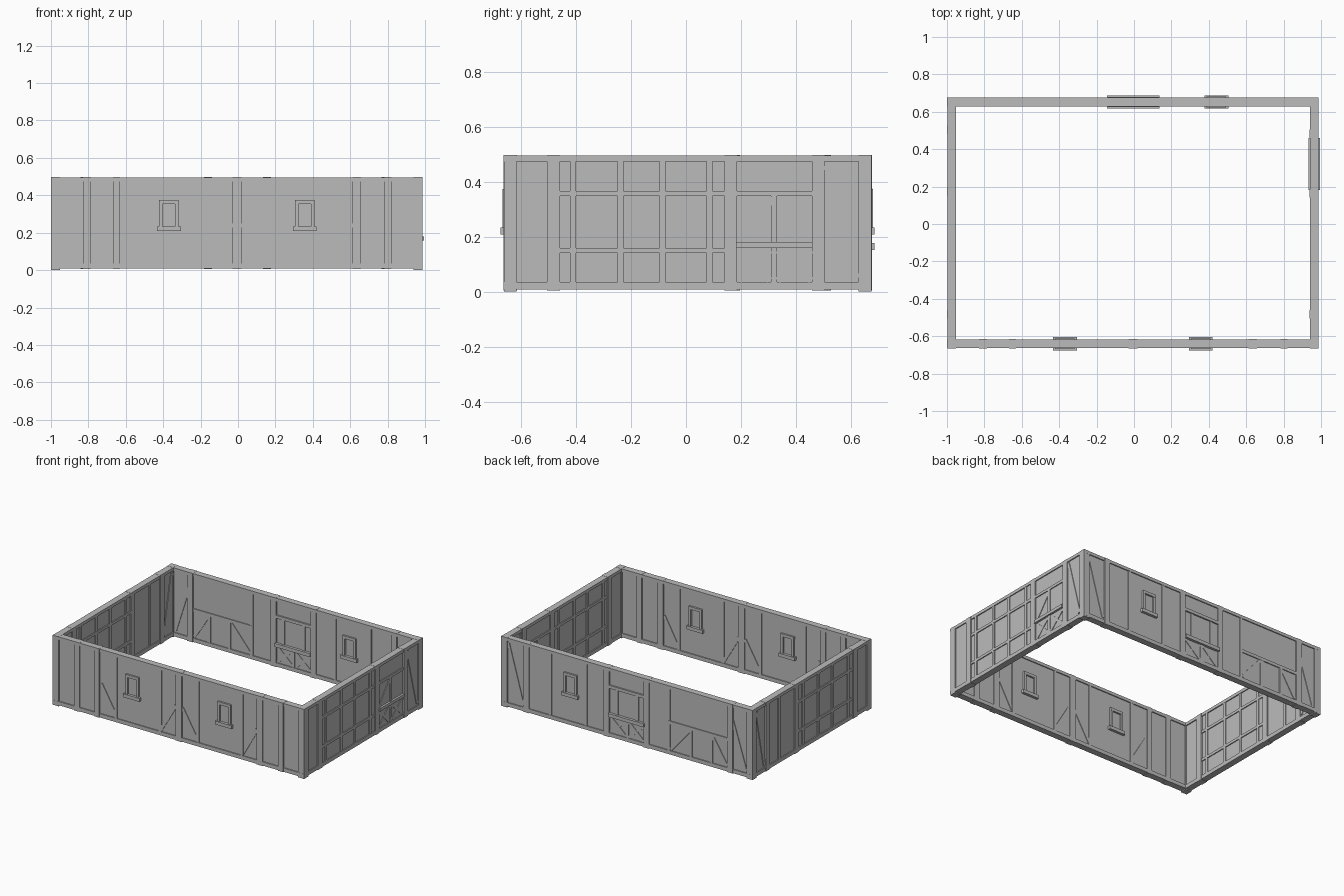
import bpy, math
from mathutils import Matrix, Vector

if "Cube" in bpy.data.objects:
    bpy.data.objects.remove(bpy.data.objects["Cube"], do_unlink=True)

grey = bpy.data.materials.new("plain_grey")
grey.use_nodes = True
grey.diffuse_color = (0.5, 0.5, 0.5, 1)
grey.node_tree.nodes["Principled BSDF"].inputs["Base Color"].default_value = (0.5, 0.5, 0.5, 1)
grey.node_tree.nodes["Principled BSDF"].inputs["Roughness"].default_value = 0.8

# Each wall: axis it runs along, centre plane, start and end
WALLS = {
    "front": ("x", -0.64, -0.998, 0.986),
    "back": ("x", 0.652, -0.998, 0.986),
    "right": ("y", 0.963, -0.665, 0.676),
    "left": ("y", -0.975, -0.665, 0.676),
}
BOTTOM, TOP = 0.008, 0.496
LOW, HIGH = 0.035, 0.474
DEPTH = 0.046


def beam(wall, part, a, b, width, depth=DEPTH):
    """Squared timber from a to b, both (along, height) on the wall plane."""
    axis, plane, _, _ = WALLS[wall]
    along, up = b[0] - a[0], b[1] - a[1]
    length = math.hypot(along, up)
    bpy.ops.mesh.primitive_cube_add(size=1)
    obj = bpy.context.object
    obj.name = f"{wall}_{part}"
    obj.data.materials.append(grey)
    mid = Vector(((a[0] + b[0]) / 2, 0, (a[1] + b[1]) / 2))
    local = (Matrix.Translation(mid) @ Matrix.Rotation(-math.atan2(up, along), 4, "Y")
             @ Matrix.Diagonal((length, depth, width, 1)))
    if axis == "x":
        frame = Matrix.Translation((0, plane, 0))
    else:
        frame = Matrix.Translation((plane, 0, 0)) @ Matrix.Rotation(math.pi / 2, 4, "Z")
    obj.data.transform(frame @ local)
    if frame.determinant() * local.determinant() < 0:
        obj.data.flip_normals()
    return obj


def post(wall, u, width, z0=BOTTOM - 0.003, z1=TOP + 0.001, depth=DEPTH + 0.003, part="post"):
    beam(wall, part, (u, z0), (u, z1), width, depth)


def stud(wall, u, z0=LOW, z1=HIGH, width=0.022):
    post(wall, u, width, z0, z1, DEPTH - 0.002, "stud")


def rail(wall, u0, u1, z, width=0.019, depth=DEPTH - 0.001, part="rail"):
    beam(wall, part, (u0, z), (u1, z), width, depth)


def brace(wall, u0, z0, u1, z1, width=0.022, depth=DEPTH - 0.005):
    beam(wall, "brace", (u0, z0), (u1, z1), width, depth)


def cross(wall, u0, u1, z0, z1):
    brace(wall, u0, z0, u1, z1, 0.02)
    brace(wall, u0, z1, u1, z0, 0.02, DEPTH - 0.007)


def window(wall, u):
    for side in (-1, 1):
        post(wall, u + side * 0.043, 0.017, 0.23, 0.372, 0.056, "window_jamb")
    rail(wall, u - 0.052, u + 0.052, 0.364, 0.02, 0.058, "window_lintel")
    rail(wall, u - 0.064, u + 0.064, 0.221, 0.024, 0.07, "window_sill")
    rail(wall, u - 0.04, u + 0.04, 0.295, 0.12, 0.028, "window_pane")


def lattice(wall, start, end):
    """Open grid of studs and two rails between main posts."""
    for z in (0.15, 0.358):
        rail(wall, start, end, z)
    for f in (0.08, 0.37, 0.625, 0.91):
        stud(wall, start + (end - start) * f)


# Panels, plates and corner posts of every wall
for name, (axis, plane, start, end) in WALLS.items():
    rail(name, start + 0.01, end - 0.01, 0.252, 0.47, 0.032, "panel")
    rail(name, start, end, (BOTTOM + LOW) / 2, LOW - BOTTOM, DEPTH, "sill_plate")
    rail(name, start, end, (HIGH + TOP) / 2, TOP - HIGH, DEPTH, "top_plate")
for x in (-0.975, 0.963):
    for y in (-0.64, 0.652):
        name = "front" if y < 0 else "back"
        post(name, x, 0.047, 0, TOP + 0.001, DEPTH + 0.001, "corner_post")

# Front wall: posts, mirrored knee braces, two windows
for u, w in ((-0.808, 0.042), (-0.65, 0.038), (-0.005, 0.05), (0.635, 0.046), (0.802, 0.04)):
    post("front", u, w)
for u in (-0.502, -0.152, 0.143, 0.493):
    stud("front", u)
for top, foot in ((-0.62, -0.5), (-0.03, -0.15), (0.02, 0.14), (0.61, 0.495)):
    brace("front", top, 0.25, foot, 0.045)
for u in (-0.37, 0.357):
    window("front", u)

# Back wall: posts and small window
for u, w in ((-0.82, 0.045), (-0.16, 0.042), (0.155, 0.042), (0.79, 0.045)):
    post("back", u, w)
for u in (-0.335, 0.32, 0.6):
    stud("back", u)
window("back", 0.44)

# Back wall: wide window with crossed braces under the sill
rail("back", -0.14, 0.135, 0.365, 0.022, 0.054)
rail("back", -0.145, 0.135, 0.165, 0.025, 0.07, "wide_window_sill")
for u in (-0.085, 0.075):
    stud("back", u, 0.175, 0.36)
stud("back", -0.005, LOW, 0.16)
cross("back", -0.135, -0.015, 0.04, 0.15)
cross("back", 0.005, 0.13, 0.04, 0.15)

# Back wall: half-height rail with splayed braces
rail("back", -0.8, -0.335, 0.235, 0.022)
for u in (-0.67, -0.51):
    stud("back", u, LOW, 0.23)
brace("back", -0.68, 0.22, -0.79, 0.045)
brace("back", -0.5, 0.22, -0.35, 0.045)
# Long corner braces
brace("back", -0.81, 0.46, -0.94, 0.05)
brace("back", 0.935, 0.46, 0.82, 0.05)

# Right wall: lattice, then rail, brace and crosses
for u, w in ((-0.483, 0.047), (0.163, 0.045), (0.482, 0.045)):
    post("right", u, w)
lattice("right", -0.46, 0.14)
rail("right", 0.185, 0.46, 0.358)
rail("right", 0.182, 0.46, 0.17, 0.022, 0.062, "crossed_panel_sill")
stud("right", 0.32, LOW, 0.35)
brace("right", 0.195, 0.185, 0.315, 0.34)
cross("right", 0.195, 0.305, 0.042, 0.15)
cross("right", 0.335, 0.455, 0.042, 0.15)
brace("right", 0.512, 0.46, 0.62, 0.05)

# Left wall: lattice, plain bay and corner brace
for u, w in ((-0.483, 0.047), (0.175, 0.045), (0.505, 0.045)):
    post("left", u, w)
lattice("left", -0.46, 0.155)
stud("left", 0.37)
brace("left", 0.62, 0.46, 0.535, 0.05)
